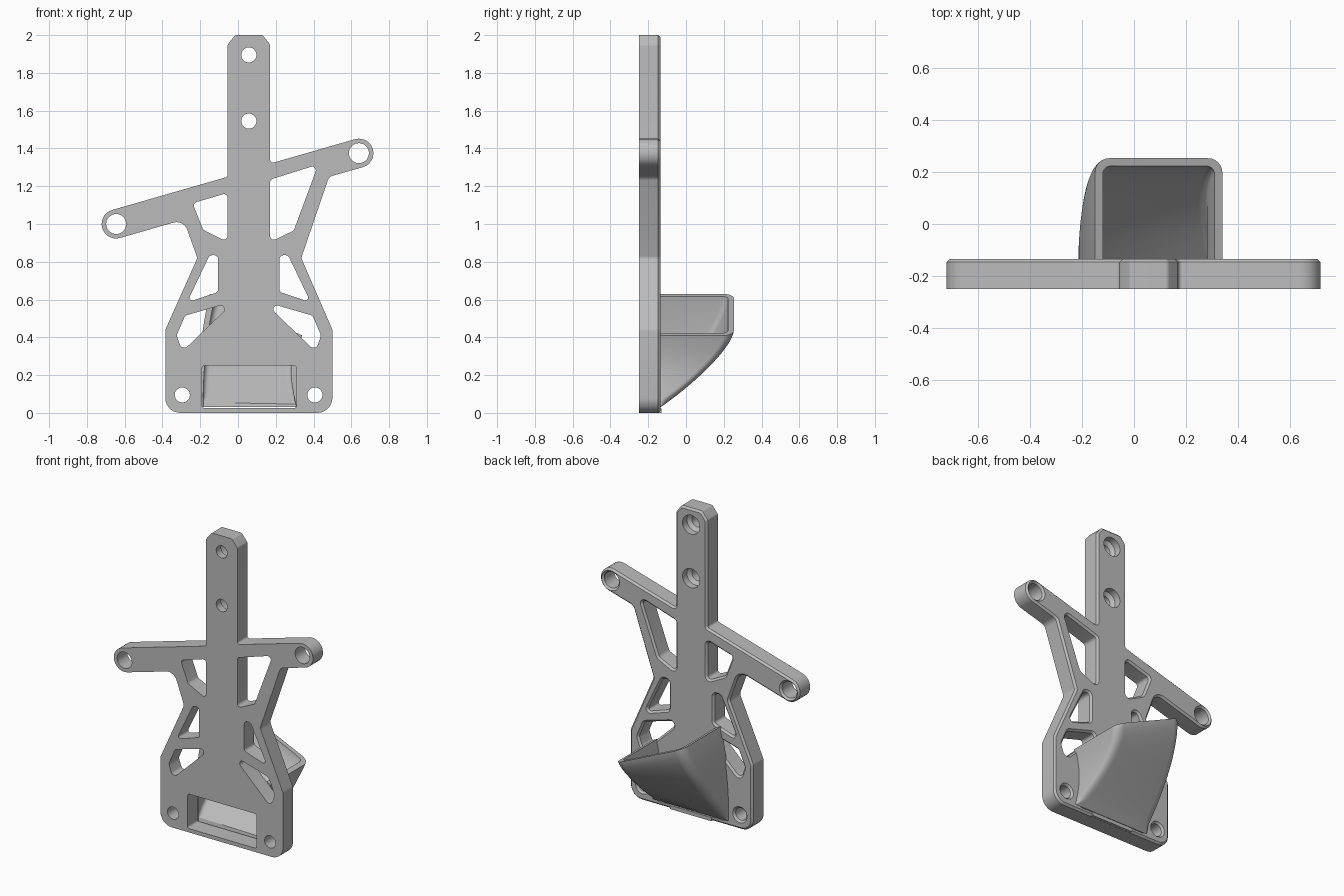
import bpy, bmesh, math
from mathutils import Vector

cube = bpy.data.objects.get("Cube")
if cube:
    bpy.data.objects.remove(cube)

FRONT, BACK = -0.25, -0.135     # plate faces
CHAMFER = 0.012
AXIS = 0.0575                   # centre line of the upright
WALL = 0.03                     # scoop wall thickness

grey = bpy.data.materials.new("grey plastic")
grey.use_nodes = True
GREY = (0.5, 0.5, 0.5, 1)
grey.diffuse_color = GREY
grey.node_tree.nodes["Principled BSDF"].inputs["Base Color"].default_value = GREY


def finish(bm, name):
    bmesh.ops.recalc_face_normals(bm, faces=bm.faces)
    mesh = bpy.data.meshes.new(name)
    bm.to_mesh(mesh)
    bm.free()
    mesh.materials.append(grey)
    obj = bpy.data.objects.new(name, mesh)
    bpy.context.collection.objects.link(obj)
    bpy.ops.object.select_all(action='DESELECT')
    obj.select_set(True)
    bpy.context.view_layer.objects.active = obj
    bpy.ops.object.shade_smooth_by_angle(angle=math.radians(30))
    return obj


def ccw(loop):
    area = sum(a.cross(b) for a, b in zip(loop, loop[1:] + loop[:1]))
    return loop if area > 0 else loop[::-1]


def rounded(corners, steps=7):
    """Polygon of (x, z, radius) corners with true arc fillets."""
    out = []
    n = len(corners)
    for i, (x, z, r) in enumerate(corners):
        p = Vector((x, z))
        if r == 0:
            out.append(p)
            continue
        u = Vector(corners[i - 1][:2]) - p
        v = Vector(corners[(i + 1) % n][:2]) - p
        half = u.angle(v) / 2
        d = min(r / math.tan(half), 0.499 * u.length, 0.499 * v.length)
        u.normalize()
        v.normalize()
        c = p + (u + v).normalized() * d / math.cos(half)
        s, e, phi = p + u * d - c, p + v * d - c, math.pi - 2 * half
        for k in range(steps + 1):
            t = k / steps
            out.append(c + (s * math.sin((1 - t) * phi) + e * math.sin(t * phi)) / math.sin(phi))
    return ccw(out)


def circle(x, z, r, n=32):
    return [Vector((x + r * math.cos(a), z + r * math.sin(a)))
            for a in (2 * math.pi * i / n for i in range(n))]


def offset(loop, d):
    """Move a counter-clockwise loop inwards by d."""
    out = []
    for i, p in enumerate(loop):
        a = (p - loop[i - 1]).normalized()
        b = (loop[(i + 1) % len(loop)] - p).normalized()
        na, nb = Vector((-a.y, a.x)), Vector((-b.y, b.x))
        out.append(p + (na + nb) * d / (1 + na.dot(nb)))
    return out


def mirrored(corners):
    return [(2 * AXIS - x, z, r) for x, z, r in corners]


# Plate outline: foot, waist, two slanted arms and the upright
outline = rounded([
    (-0.385, 0, 0.08), (0.5, 0, 0.08), (0.5, 0.44, 0.04), (0.335, 0.82, 0.03),
    (0.482, 1.25, 0.04), (0.735, 1.322, 0.077), (0.693, 1.47, 0.077),
    (0.17, 1.32, 0.015), (0.17, 1.95, 0.02), (0.13, 2, 0.02),
    (-0.015, 2, 0.02), (-0.055, 1.95, 0.02), (-0.055, 1.25, 0.015),
    (-0.74, 1.053, 0.077), (-0.698, 0.905, 0.077), (-0.288, 1.023, 0.06),
    (-0.215, 0.82, 0.03), (-0.385, 0.44, 0.04)])

# Weight-saving cutouts
left_upper = [(-0.24, 1.11, 0.02), (-0.055, 1.165, 0.02), (-0.055, 0.905, 0.02), (-0.185, 0.97, 0.03)]
right_upper = [(0.17, 1.235, 0.02), (0.425, 1.315, 0.02), (0.295, 0.965, 0.03), (0.17, 0.905, 0.02)]
middle = [(-0.15, 0.835, 0.025), (-0.105, 0.835, 0.025), (-0.105, 0.64, 0.02), (-0.27, 0.585, 0.015)]
lower = [(-0.02, 0.59, 0.02), (-0.28, 0.515, 0.03), (-0.325, 0.41, 0.03), (-0.295, 0.325, 0.025)]
cutouts = [rounded(c) for c in (left_upper, right_upper, middle, mirrored(middle), lower, mirrored(lower))]
cutouts += [circle(0.64, 1.375, 0.053), circle(-0.645, 1.0, 0.053),
            circle(-0.295, 0.095, 0.04), circle(0.407, 0.095, 0.04)]
screw_holes = [circle(AXIS, 1.895, 0.04), circle(AXIS, 1.545, 0.04)]
duct_opening = rounded([(-0.19, 0.025, 0.015), (0.31, 0.025, 0.015), (0.31, 0.25, 0.015), (-0.19, 0.25, 0.015)])

# Each loop runs through the plate as (depth, inward offset) steps
straight = [(FRONT, 0), (BACK, 0)]
edge = [(FRONT, 0), (BACK - CHAMFER, 0), (BACK, CHAMFER)]
hole_edge = [(y, -d) for y, d in edge]
countersink = [(FRONT, 0), (-0.2, 0), (-0.18, -0.022), (BACK, -0.022)]

bm = bmesh.new()
front_edges, back_edges = [], []


def add_wall(loop, profile):
    rows = [[bm.verts.new((p.x, y, p.y)) for p in offset(loop, d)] for y, d in profile]
    n = len(loop)
    for a, b in zip(rows, rows[1:]):
        for i in range(n):
            j = (i + 1) % n
            bm.faces.new((a[i], a[j], b[j], b[i]))
    for row, edges in ((rows[0], front_edges), (rows[-1], back_edges)):
        edges.extend(bm.edges.get((row[i], row[(i + 1) % n])) for i in range(n))


add_wall(outline, edge)
for loop in cutouts:
    add_wall(loop, hole_edge)
for loop in screw_holes:
    add_wall(loop, countersink)
add_wall(duct_opening, straight)
bmesh.ops.triangle_fill(bm, edges=front_edges, use_beauty=True, normal=(0, -1, 0))
bmesh.ops.triangle_fill(bm, edges=back_edges, use_beauty=True, normal=(0, 1, 0))
finish(bm, "mounting_plate")

# Scoop: U-shaped slices growing from the plate to a slanted mouth
ROOT = BACK - 0.012


def slice_path(t, inset):
    xl = -0.215 + 0.065 * t * t + inset
    xr = 0.34 - 0.03 * math.sin(math.pi * t) - inset
    y = max(BACK + 0.388 * (1 - (1 - t) ** 1.5) - inset, ROOT + 0.002)
    r = min(0.055 - 0.8 * inset, 0.9 * (y - ROOT))
    path = [(xl, ROOT)]
    for cx, start in ((xl + r, math.pi), (xr - r, math.pi / 2)):
        for k in range(7):
            a = start - k * math.pi / 12
            path.append((cx + r * math.cos(a), y - r + r * math.sin(a)))
    path.append((xr, ROOT))
    z_left, z_right = 0.03 + 0.6 * t, 0.03 + 0.38 * t
    return [(x, py, z_left + (z_right - z_left) * (x + 0.15) / 0.49) for x, py in path]


bm = bmesh.new()
STEPS = 24
rows = []
for s in range(STEPS + 1):
    t = s / STEPS
    rows.append([[bm.verts.new(p) for p in slice_path(t, inset)] for inset in (0, WALL)])
count = len(rows[0][0])
for (oa, ia), (ob, ib) in zip(rows, rows[1:]):
    ring_a, ring_b = oa + ia[::-1], ob + ib[::-1]
    for i in range(2 * count):
        j = (i + 1) % (2 * count)
        bm.faces.new((ring_a[i], ring_a[j], ring_b[j], ring_b[i]))
for outer, inner in (rows[0], rows[-1]):
    for i in range(count - 1):
        bm.faces.new((outer[i], outer[i + 1], inner[i + 1], inner[i]))
finish(bm, "air_scoop")

# Small lip under the scoop
bm = bmesh.new()
bmesh.ops.create_cube(bm, size=1)
for v in bm.verts:
    v.co = (AXIS + 0.3 * v.co.x, -0.15 + 0.04 * v.co.y, 0.0125 + 0.024 * v.co.z)
finish(bm, "bottom_lip")
